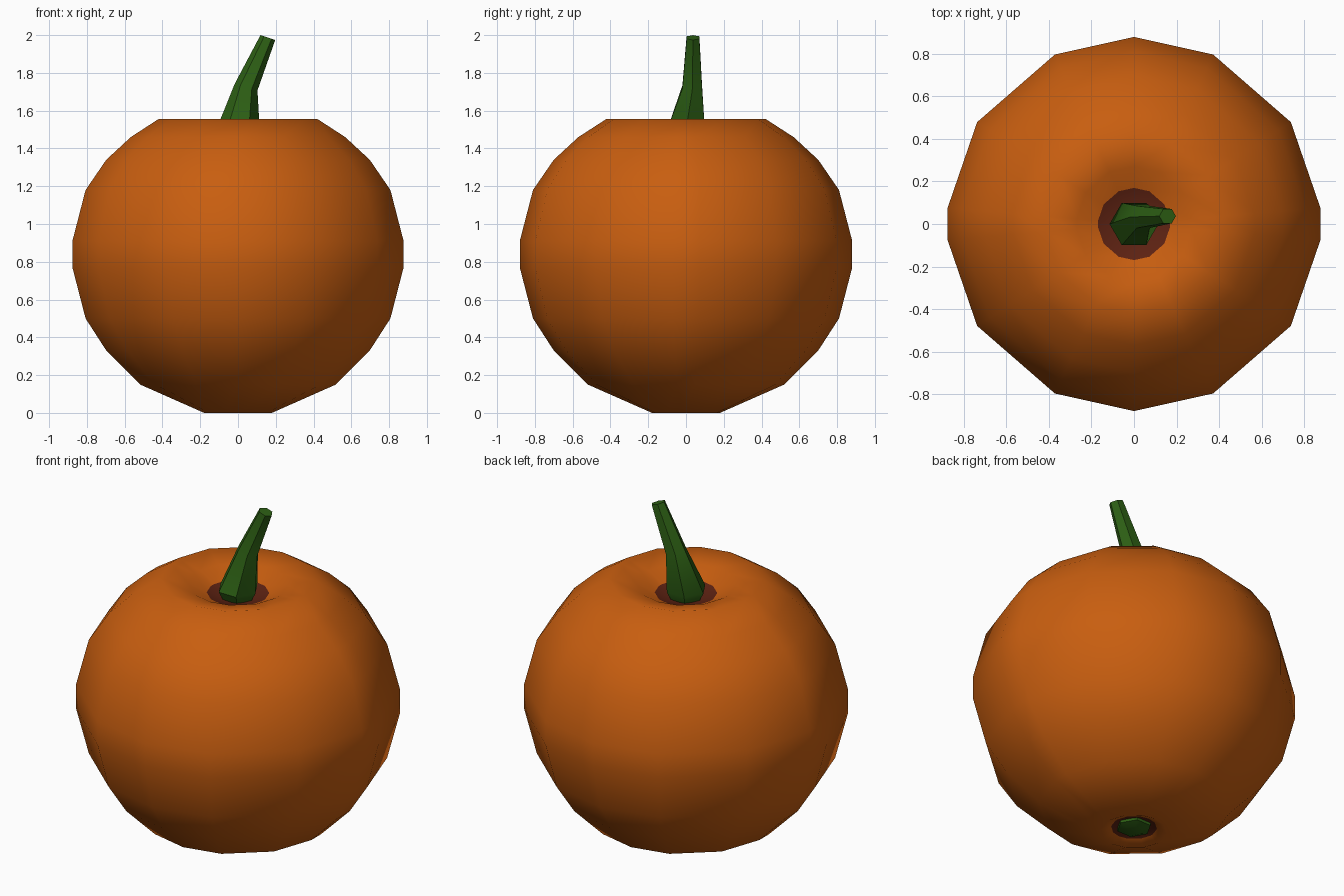
import bpy, bmesh, math

if "Cube" in bpy.data.objects:
    bpy.data.objects.remove(bpy.data.objects["Cube"])


def material(name, rgb):
    m = bpy.data.materials.new(name)
    m.diffuse_color = (*rgb, 1)
    m.use_nodes = True
    m.node_tree.nodes["Principled BSDF"].inputs["Base Color"].default_value = m.diffuse_color
    return m


orange = material("orange", (0.58, 0.112, 0.005))
dark_red = material("dark_red", (0.11, 0.016, 0.006))
green = material("green", (0.026, 0.115, 0.007))


def loft(name, rings, mats, pick=None, angle=None):
    """Bridge rings of equal point count and cap both ends."""
    bm = bmesh.new()
    loops = [[bm.verts.new(p) for p in ring] for ring in rings]
    n = len(loops[0])
    for a, b in zip(loops, loops[1:]):
        for i in range(n):
            bm.faces.new((a[i], a[(i + 1) % n], b[(i + 1) % n], b[i]))
    bm.faces.new(loops[0][::-1])
    bm.faces.new(loops[-1])
    bmesh.ops.recalc_face_normals(bm, faces=bm.faces)
    for f in bm.faces:
        f.smooth = True
        if pick:
            f.material_index = pick(f.calc_center_median())
    me = bpy.data.meshes.new(name)
    bm.to_mesh(me)
    bm.free()
    for m in mats:
        me.materials.append(m)
    ob = bpy.data.objects.new(name, me)
    bpy.context.collection.objects.link(ob)
    if angle:
        bpy.context.view_layer.objects.active = ob
        ob.select_set(True)
        bpy.ops.object.shade_smooth_by_angle(angle=math.radians(angle))
        ob.select_set(False)
    return ob


# Pumpkin body: rounded profile with a dented top and bottom
quarter = [5, 33, 65]
angles = (quarter + [90] + [180 - a for a in quarter[::-1]]
          + [180 + a for a in quarter] + [270] + [360 - a for a in quarter[::-1]])
profile = [(0.09, 0.035), (0.125, 0.025), (0.18, 0.0), (0.52, 0.15), (0.70, 0.33),
           (0.81, 0.50), (0.88, 0.77), (0.88, 0.91), (0.81, 1.18), (0.70, 1.34),
           (0.57, 1.46), (0.42, 1.557), (0.27, 1.525), (0.17, 1.475), (0.08, 1.45)]


def ring(r, z):
    return [(r * math.cos(math.radians(a)), r * math.sin(math.radians(a)), z) for a in angles]


def body_colour(c):
    # dark red around the stem and the blossom end
    r = math.hypot(c.x, c.y)
    return 1 if r < (0.168 if c.z > 0.8 else 0.122) else 0


loft("pumpkin_body", [ring(r, z) for r, z in profile], [orange, dark_red], body_colour)


# Hexagonal rings for the stem and blossom end
def hexagon(x, y, z, r, tilt=0.0):
    pts = []
    for i in range(6):
        a = math.radians(60 * i)
        dx = r * math.cos(a)
        pts.append((x + dx, y + r * math.sin(a), z - dx * tilt))
    return pts


# Stem: flared foot, bent and leaning to +x
loft("stem", [hexagon(0.0, 0.0, 1.44, 0.085), hexagon(0.0, 0.0, 1.50, 0.115),
              hexagon(0.043, 0.033, 1.725, 0.060, 0.3),
              hexagon(0.158, 0.037, 1.987, 0.039, 0.33)], [green], angle=40)

# Blossom end: small green nub under the body
loft("blossom_end", [hexagon(0, 0, 0.06, 0.10), hexagon(0, 0, 0.02, 0.095),
                     hexagon(0, 0, 0.005, 0.05)], [green], angle=40)
